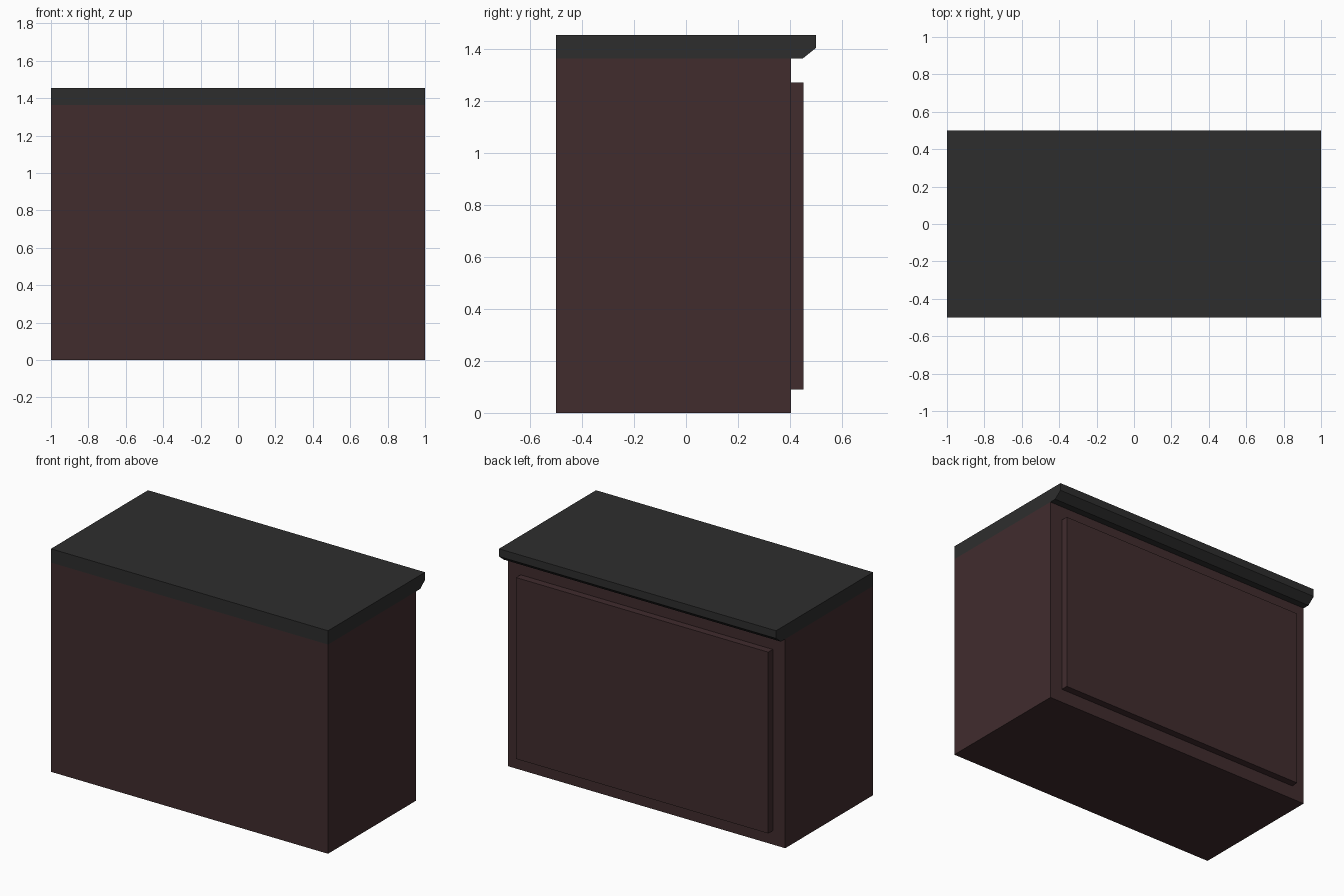
import bpy, bmesh

if "Cube" in bpy.data.objects:
    bpy.data.objects.remove(bpy.data.objects["Cube"])


def material(name, rgb):
    m = bpy.data.materials.new(name)
    m.diffuse_color = (*rgb, 1)
    m.use_nodes = True
    m.node_tree.nodes["Principled BSDF"].inputs["Base Color"].default_value = m.diffuse_color
    return m


def extrude_x(name, profile, half_width, mat):
    """Extrude a (y, z) profile symmetrically along x."""
    bm = bmesh.new()
    face = bm.faces.new([bm.verts.new((-half_width, y, z)) for y, z in profile])
    ext = bmesh.ops.extrude_face_region(bm, geom=[face])
    verts = [g for g in ext["geom"] if isinstance(g, bmesh.types.BMVert)]
    bmesh.ops.translate(bm, verts=verts, vec=(2 * half_width, 0, 0))
    bmesh.ops.recalc_face_normals(bm, faces=bm.faces)
    mesh = bpy.data.meshes.new(name)
    bm.to_mesh(mesh)
    bm.free()
    mesh.materials.append(mat)
    obj = bpy.data.objects.new(name, mesh)
    bpy.context.collection.objects.link(obj)
    return obj


def rect(y0, y1, z0, z1):
    return [(y0, z0), (y1, z0), (y1, z1), (y0, z1)]


wood = material("dark_wood", (0.052, 0.025, 0.027))
stone = material("dark_stone", (0.027, 0.027, 0.027))

# Cabinet body
extrude_x("cabinet_body", rect(-0.5, 0.405, 0, 1.365), 1.0, wood)

# Raised door panel on the +y side
extrude_x("door_panel", rect(0.405, 0.452, 0.09, 1.273), 0.91, wood)

# Worktop with a chamfered lower lip overhanging the door
extrude_x("worktop", [(-0.5, 1.365), (0.45, 1.365), (0.5, 1.405),
                      (0.5, 1.455), (-0.5, 1.455)], 1.0, stone)
